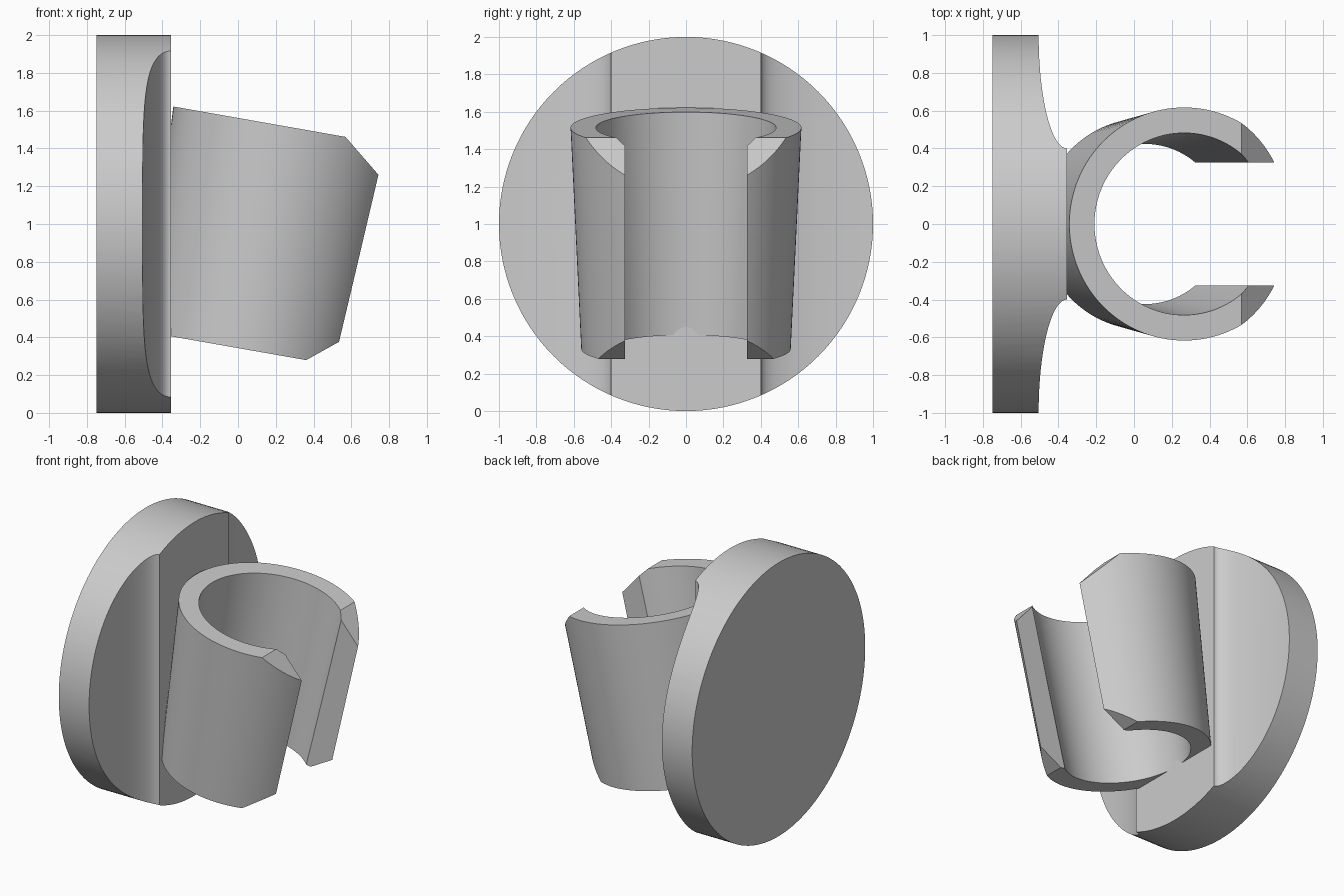
import bpy, bmesh
from math import sin, cos, pi, radians
from mathutils import Matrix

if "Cube" in bpy.data.objects:
    bpy.data.objects.remove(bpy.data.objects["Cube"], do_unlink=True)

SEGMENTS = 128
TILT = radians(10)

grey = bpy.data.materials.new("plain grey")
grey.use_nodes = True
COLOUR = (0.6, 0.6, 0.6, 1)
grey.diffuse_color = COLOUR
grey.node_tree.nodes["Principled BSDF"].inputs["Base Color"].default_value = COLOUR


def make_object(name, bm):
    bmesh.ops.recalc_face_normals(bm, faces=bm.faces)
    mesh = bpy.data.meshes.new(name)
    bm.to_mesh(mesh)
    bm.free()
    mesh.materials.append(grey)
    obj = bpy.data.objects.new(name, mesh)
    bpy.context.collection.objects.link(obj)
    return obj


def prism(name, points, depth):
    """Extrude a closed 3D outline along the given vector."""
    bm = bmesh.new()
    face = bm.faces.new([bm.verts.new(p) for p in points])
    result = bmesh.ops.extrude_face_region(bm, geom=[face], use_keep_orig=True)
    moved = [v for v in result["geom"] if isinstance(v, bmesh.types.BMVert)]
    bmesh.ops.translate(bm, verts=moved, vec=depth)
    return make_object(name, bm)


def lathe(name, profile):
    """Spin a closed (radius, height) outline around z."""
    bm = bmesh.new()
    rings = [[bm.verts.new((r * cos(2 * pi * i / SEGMENTS), r * sin(2 * pi * i / SEGMENTS), z))
              for i in range(SEGMENTS)] for r, z in profile]
    for a, b in zip(rings, rings[1:] + rings[:1]):
        for i in range(SEGMENTS):
            j = (i + 1) % SEGMENTS
            bm.faces.new((a[i], a[j], b[j], b[i]))
    return make_object(name, bm)


def select_only(obj):
    bpy.ops.object.select_all(action='DESELECT')
    obj.select_set(True)
    bpy.context.view_layer.objects.active = obj


def cut(obj, cutter, operation):
    mod = obj.modifiers.new("cut", 'BOOLEAN')
    mod.operation = operation
    mod.solver = 'EXACT'
    mod.object = cutter
    select_only(obj)
    bpy.ops.object.modifier_apply(modifier=mod.name)
    bpy.data.objects.remove(cutter, do_unlink=True)


# Round wall plate, with a raised centre band and concave flanks
bm = bmesh.new()
bmesh.ops.create_cone(bm, cap_ends=True, segments=SEGMENTS, radius1=1, radius2=1, depth=0.8,
                      matrix=Matrix.Translation((-0.35, 0, 1)) @ Matrix.Rotation(pi / 2, 4, 'Y'))
plate = make_object("wall_plate", bm)
STEPS = 24
flank = [(-0.355 - 0.15 * sin(t), 1 - 0.6 * cos(t))
         for t in (pi / 2 * i / STEPS for i in range(STEPS + 1))]
half = flank + [(-0.505, 1.1), (-0.75, 1.1)]
outline = half + [(x, -y) for x, y in reversed(half)]
cut(plate, prism("plate_outline", [(x, y, -0.1) for x, y in outline], (0, 0, 2.2)), 'INTERSECT')

# Tapered open-ended holder, built upright
H = 1.2
holder = lathe("holder_cup", [(0.56, 0), (0.617, H), (0.482, H), (0.424, 0)])

# Front slot
slot = [(0, -0.325, -0.1), (1, -0.325, -0.1), (1, 0.325, -0.1), (0, 0.325, -0.1)]
cut(holder, prism("slot_cutter", slot, (0, 0, H + 0.2)), 'DIFFERENCE')

# Bevelled upper and lower tips of the two jaws
side = [(-1, -0.1), (0.185, -0.1), (0.908, 0.486), (0.908, H - 0.486), (0.185, H + 0.1), (-1, H + 0.1)]
cut(holder, prism("jaw_outline", [(x, -1, z) for x, z in side], (0, 2, 0)), 'INTERSECT')

# Lean the holder forward against the plate
holder.data.transform(Matrix.Translation((0.057, 0, 0.333)) @ Matrix.Rotation(TILT, 4, 'Y'))

for obj in (plate, holder):
    select_only(obj)
    bpy.ops.object.shade_smooth_by_angle(angle=radians(30))
